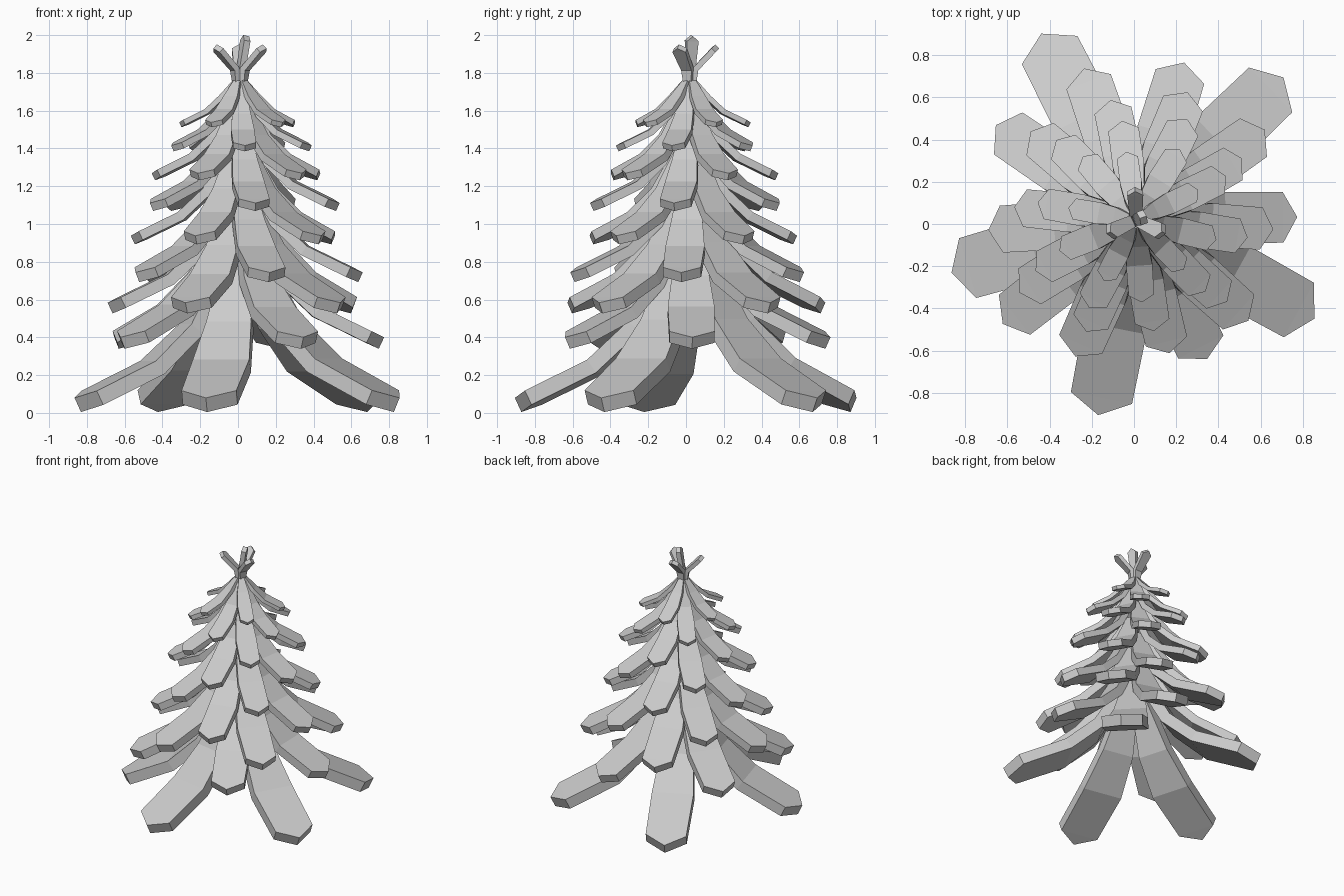
import bpy, bmesh
from math import radians, cos, sin

if "Cube" in bpy.data.objects:
    bpy.data.objects.remove(bpy.data.objects["Cube"])

CX, CY = 0.01, 0.02   # tree axis


def blade(name, rows, thick, azimuth):
    """Bent slab from (radius, height, half width) rows; half width 0 makes a point."""
    a = radians(azimuth)
    bm = bmesh.new()

    def vert(r, w, z):
        return bm.verts.new((CX + r * cos(a) - w * sin(a),
                             CY + r * sin(a) + w * cos(a), z))

    prev = None
    for r, z, w in rows:
        cur = [vert(r, -w, z), vert(r, w, z)] if w else [vert(r, 0, z)]
        if prev:
            bm.faces.new(prev[::-1] + cur)
        prev = cur
    bmesh.ops.recalc_face_normals(bm, faces=bm.faces)
    me = bpy.data.meshes.new(name)
    bm.to_mesh(me)
    bm.free()
    ob = bpy.data.objects.new(name, me)
    bpy.context.collection.objects.link(ob)
    mod = ob.modifiers.new("thickness", 'SOLIDIFY')
    mod.thickness = thick
    mod.offset = 0
    mod.use_even_offset = True
    return ob


# Tiers of drooping branches: reach, tip height, starting azimuth
tiers = [(0.94, 0.042, 45), (0.765, 0.37, 2), (0.71, 0.555, 36),
         (0.64, 0.718, -4), (0.57, 0.915, 30), (0.525, 1.09, -9),
         (0.465, 1.25, 26), (0.385, 1.40, -14), (0.32, 1.525, 26)]
# Unevenness of the three lowest tiers: length factor and turn per branch
uneven = [[(1.015, -1), (1.035, 0), (0.95, 7), (0.985, -2), (1.01, -2)],
          [(0.98, -1), (1.0, -1), (1.03, 0), (1.03, 0), (0.95, 7)],
          [(1.03, -1), (1.05, 1), (0.97, 4), (0.98, -6), (0.99, -6)]]

for t, (reach, z, start) in enumerate(tiers):
    for i in range(5):
        scale, turn = uneven[t][i] if t < len(uneven) else (1, 0)
        R = reach * scale
        w = 0.157 * reach
        rows = [(0.08 * R, min(z + 0.85 * R, 1.75), 0.4 * w),
                (0.30 * R, z + 0.45 * R, 0.82 * w),
                (0.54 * R, z + 0.222 * R, 1.03 * w),
                (0.91 * R, z + 0.042 * R, w),
                (R, z, 0)]
        blade(f"branch_{t + 1}_{i + 1}", rows, 0.088 * reach, start + 72 * i + turn)

# Slim core hidden behind the branches
bpy.ops.mesh.primitive_cone_add(vertices=6, radius1=0.05, radius2=0.02, depth=1.0,
                                location=(CX, CY, 1.26))
bpy.context.object.name = "trunk_core"

# Sprout on top: three arching shoots and one upright shoot
for i, az in enumerate((92, 205, 335)):
    blade(f"top_shoot_{i + 1}",
          [(0.015, 1.72, 0.02), (0.03, 1.82, 0.03), (0.125, 1.92, 0.038),
           (0.145, 1.94, 0)], 0.03, az)
blade("top_shoot_upright",
      [(0.0, 1.72, 0.02), (0.01, 1.84, 0.025), (0.03, 1.97, 0.033),
       (0.036, 1.997, 0)], 0.035, 20)
